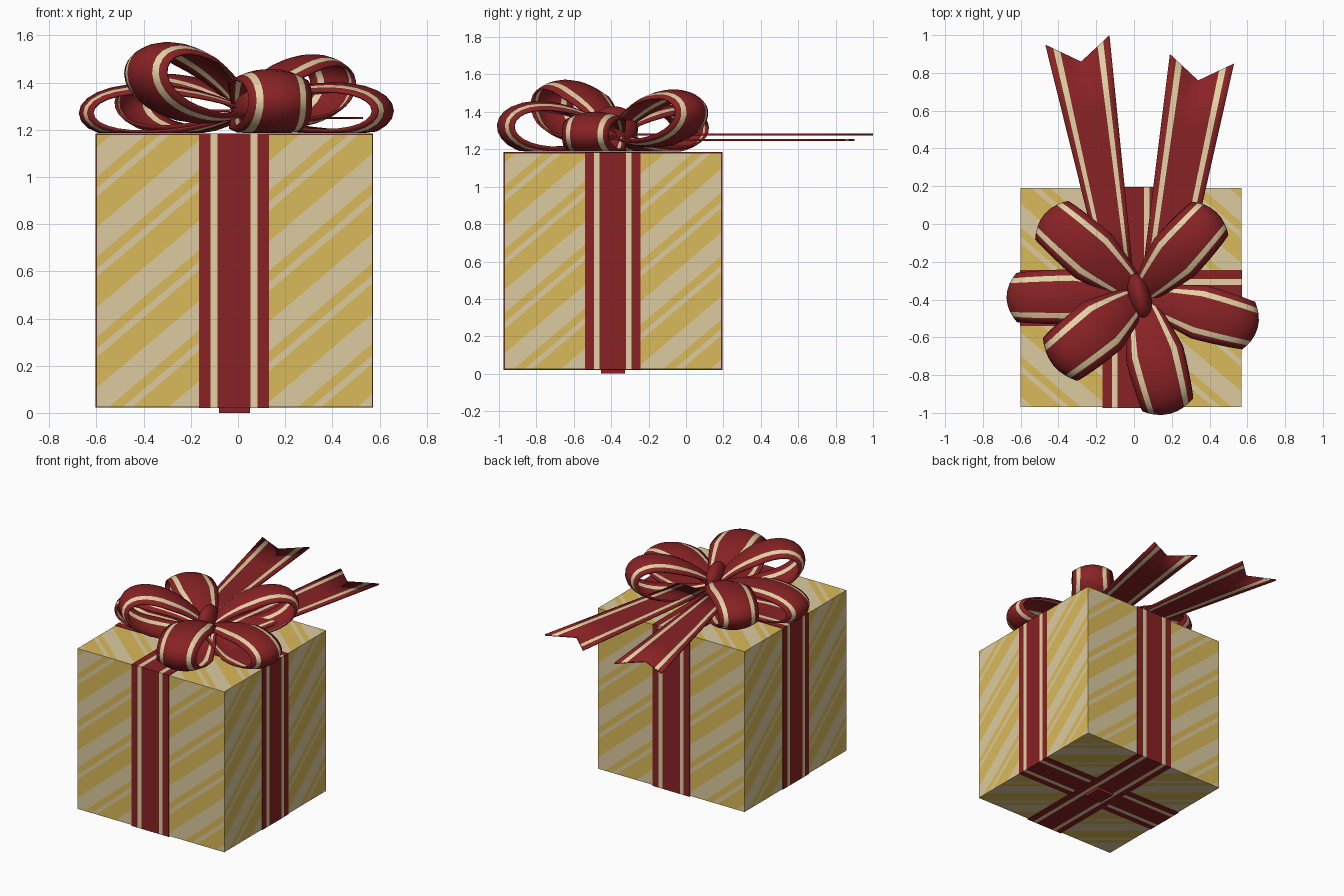
import bpy, bmesh, math
from mathutils import Vector, Matrix

if "Cube" in bpy.data.objects:
    bpy.data.objects.remove(bpy.data.objects["Cube"], do_unlink=True)


def material(name, rgb):
    m = bpy.data.materials.new(name)
    m.use_nodes = True
    col = (*rgb, 1)
    m.diffuse_color = col
    m.node_tree.nodes["Principled BSDF"].inputs["Base Color"].default_value = col
    return m


BEIGE = material("paper beige", (0.72, 0.60, 0.35))
GOLD = material("paper gold", (0.70, 0.49, 0.10))
RED = material("ribbon red", (0.25, 0.016, 0.018))
CREAM = material("ribbon cream", (0.78, 0.64, 0.37))


def add_object(name, bm, mats):
    me = bpy.data.meshes.new(name)
    bm.to_mesh(me)
    bm.free()
    for m in mats:
        me.materials.append(m)
    ob = bpy.data.objects.new(name, me)
    bpy.context.collection.objects.link(ob)
    return ob


def cut(bm, co, normal):
    bmesh.ops.bisect_plane(bm, geom=bm.verts[:] + bm.edges[:] + bm.faces[:],
                           plane_co=co, plane_no=normal)


# Gift box dimensions
LO = Vector((-0.60, -0.97, 0.025))
HI = Vector((0.57, 0.19, 1.18))
MID, SIZE = (LO + HI) / 2, HI - LO
PERIOD, BANDS = 0.34, ((0.0, 0.13), (0.165, 0.215))


# Wrapping paper panel with diagonal stripes cut into the face
def panel(name, right, up, slope=0.85):
    right, up = Vector(right), Vector(up)
    out = right.cross(up)
    w, h, d = (abs(SIZE.dot(a)) / 2 for a in (right, up, out))
    bm = bmesh.new()
    bm.faces.new([bm.verts.new((x, y, 0)) for x, y in ((-w, -h), (w, -h), (w, h), (-w, h))])
    for k in range(-4, 4):
        for band in BANDS:
            for edge in band:
                cut(bm, (0, k * PERIOD + edge, 0), (-slope, 1, 0))
    for f in bm.faces:
        c = f.calc_center_median()
        t = (c.y - slope * c.x) % PERIOD
        f.material_index = int(any(a < t < b for a, b in BANDS))
    frame = Matrix((right, up, out)).transposed().to_4x4()
    bm.transform(Matrix.Translation(MID + out * d) @ frame)
    add_object(name, bm, (BEIGE, GOLD))


panel("front_panel", (1, 0, 0), (0, 0, 1))
panel("back_panel", (-1, 0, 0), (0, 0, 1))
panel("left_panel", (0, 1, 0), (0, 0, 1))
panel("right_panel", (0, -1, 0), (0, 0, 1))
panel("top_panel", (1, 0, 0), (0, 1, 0), -0.85)
panel("bottom_panel", (1, 0, 0), (0, -1, 0))


# Ribbon band wrapped around the box, with two cream lines
def box_ribbon(name, axis, centre, gap):
    half, inner, outer = 0.148, 0.07, 0.10
    size, pos = SIZE + Vector((gap, gap, gap)) * 2, MID.copy()
    size[axis], pos[axis] = half * 2, centre
    bm = bmesh.new()
    bmesh.ops.create_cube(bm, size=1, matrix=Matrix.Translation(pos) @ Matrix.Diagonal((*size, 1)))
    normal = Vector((0, 0, 0))
    normal[axis] = 1
    for off in (-outer, -inner, inner, outer):
        cut(bm, pos + normal * off, normal)
    for f in bm.faces:
        s = abs(f.calc_center_median()[axis] - centre)
        side = abs(f.normal[axis]) > 0.5
        f.material_index = int(not side and inner < s < outer)
    add_object(name, bm, (RED, CREAM))


box_ribbon("lengthwise_ribbon", 0, -0.0175, 0.005)
box_ribbon("crosswise_ribbon", 1, -0.392, 0.003)

# Small ribbon fold under the box
bm = bmesh.new()
bmesh.ops.create_cube(bm, size=1, matrix=Matrix.Translation((-0.015, -0.39, 0.013))
                      @ Matrix.Diagonal((0.13, 0.13, 0.026, 1)))
add_object("bottom_fold", bm, (RED,))

COLUMNS = (-1, -0.78, -0.58, -0.3, 0, 0.3, 0.58, 0.78, 1)
smooth_parts = []


# Loose ribbon surface from a point function of (across, along)
def ribbon(name, point, steps):
    bm = bmesh.new()
    rows = [[bm.verts.new(point(s, i / steps)) for s in COLUMNS] for i in range(steps + 1)]
    for a, b in zip(rows, rows[1:]):
        for j in range(len(COLUMNS) - 1):
            f = bm.faces.new((a[j], a[j + 1], b[j + 1], b[j]))
            f.material_index = int(j in (1, len(COLUMNS) - 3))
    ob = add_object(name, bm, (RED, CREAM))
    mod = ob.modifiers.new("thickness", "SOLIDIFY")
    mod.thickness, mod.offset = 0.01, 0
    smooth_parts.append(ob)


KNOT = Vector((0.03, -0.38, 1.28))


# Puffed teardrop loop of the bow
def bow_loop(name, tip, height, width):
    d = Vector(tip) - KNOT
    length = d.length
    d.normalize()
    side = Vector((-d.y, d.x, 0)).normalized()
    up = d.cross(side)

    def point(s, v):
        a = 2 * math.pi * v
        x = (1 - math.cos(a)) / 2
        h = -math.sin(a) * abs(math.sin(a / 2)) ** 0.6 / 0.83 * height / 2
        w = 0.1 + (width - 0.1) * min(1, x / 0.5) ** 0.8
        w *= 1 - 0.12 * x ** 4
        r = x + (0.5 - x) * 0.15 * s * s * x
        p = KNOT + d * r * length + up * h * (1 - 0.3 * s * s) + side * s * w / 2
        p.z = max(p.z, 1.192)
        return p

    ribbon(name, point, 28)


bow_loop("front_loop", (0.19, -1.0, 1.33), 0.28, 0.31)
bow_loop("front_right_loop", (-0.42, -0.74, 1.48), 0.30, 0.32)
bow_loop("right_loop", (-0.67, -0.39, 1.27), 0.23, 0.29)
bow_loop("back_right_loop", (-0.47, 0.05, 1.32), 0.25, 0.30)
bow_loop("back_left_loop", (0.43, 0.06, 1.42), 0.28, 0.29)
bow_loop("left_loop", (0.65, -0.55, 1.28), 0.23, 0.29)


# Flat tail with a notched end
def tail(name, z, start_a, start_b, end_a, notch, end_b):
    sa, sb, ea, n, eb = (Vector((*p, z)) for p in (start_a, start_b, end_a, notch, end_b))

    def point(s, v):
        end = n.lerp(ea if s < 0 else eb, abs(s))
        return sa.lerp(sb, (s + 1) / 2).lerp(end, v)

    ribbon(name, point, 4)


tail("right_tail", 1.28, (-0.16, -0.3), (0.0, -0.3), (-0.47, 0.95), (-0.28, 0.86), (-0.13, 1.0))
tail("left_tail", 1.25, (0.04, -0.3), (0.27, -0.3), (0.19, 0.90), (0.34, 0.76), (0.53, 0.85))

# Centre knot
bm = bmesh.new()
bmesh.ops.create_uvsphere(bm, u_segments=20, v_segments=12, radius=1,
                          matrix=Matrix.Translation((0.03, -0.385, 1.32))
                          @ Matrix.Rotation(math.radians(14), 4, "Z")
                          @ Matrix.Diagonal((0.06, 0.13, 0.11, 1)))
smooth_parts.append(add_object("bow_knot", bm, (RED,)))

# Smooth shading on the bow
bpy.ops.object.select_all(action="DESELECT")
for ob in smooth_parts:
    ob.select_set(True)
bpy.context.view_layer.objects.active = smooth_parts[0]
bpy.ops.object.shade_smooth_by_angle(angle=math.radians(40))
